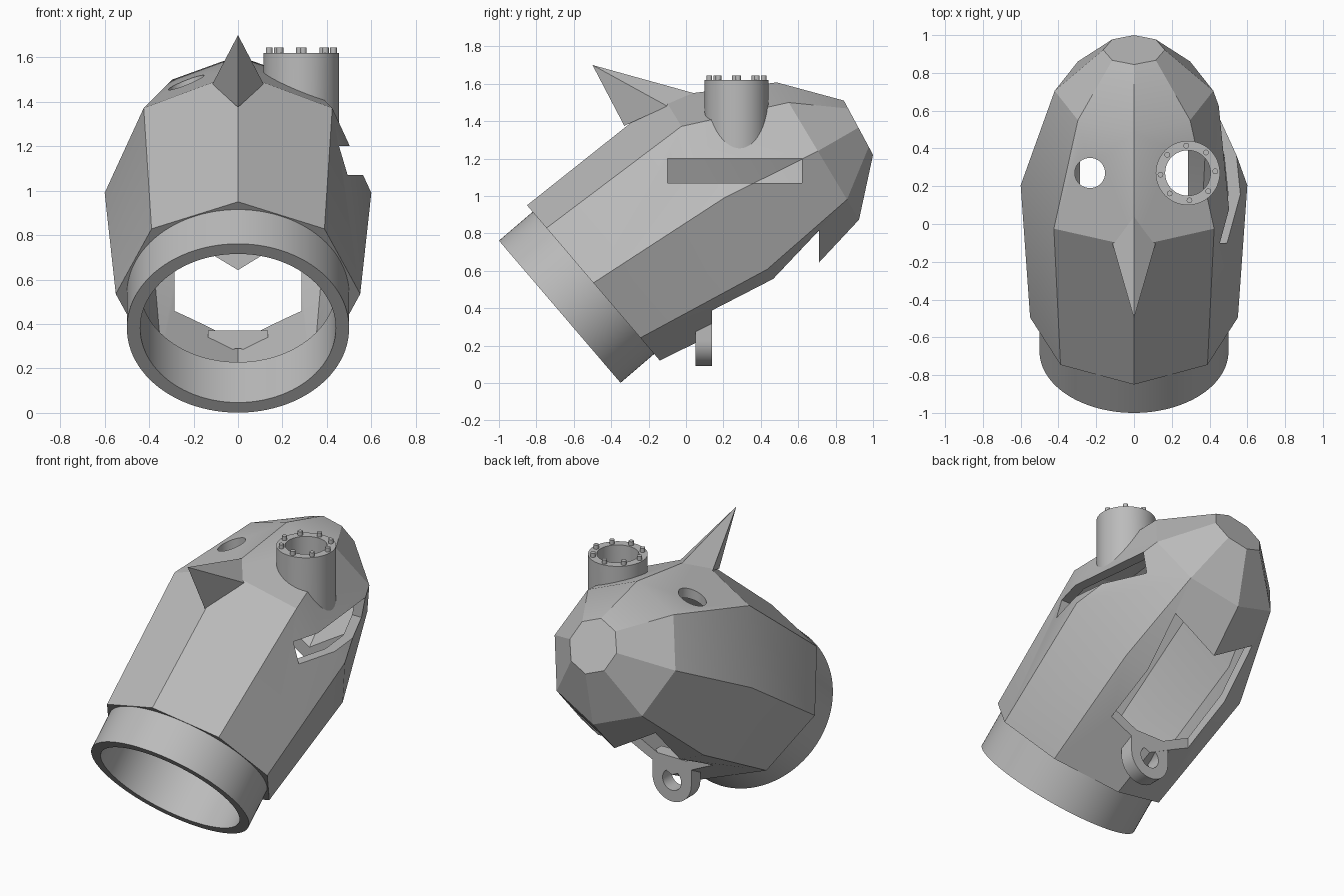
import bpy, bmesh, math
from math import sin, cos, pi
from mathutils import Vector, Matrix

cube = bpy.data.objects.get("Cube")
if cube:
    bpy.data.objects.remove(cube, do_unlink=True)

GREY = (0.5, 0.5, 0.5, 1)
grey = bpy.data.materials.new("plain grey")
grey.use_nodes = True
grey.diffuse_color = GREY
grey.node_tree.nodes["Principled BSDF"].inputs["Base Color"].default_value = GREY


def finish(name, bm):
    bmesh.ops.recalc_face_normals(bm, faces=bm.faces)
    mesh = bpy.data.meshes.new(name)
    bm.to_mesh(mesh)
    bm.free()
    mesh.materials.append(grey)
    obj = bpy.data.objects.new(name, mesh)
    bpy.context.collection.objects.link(obj)
    return obj


def loft(name, rings):
    """Closed solid skinned over rings of equal point count."""
    bm = bmesh.new()
    loops = [[bm.verts.new(p) for p in ring] for ring in rings]
    n = len(loops[0])
    for a, b in zip(loops, loops[1:]):
        for i in range(n):
            j = (i + 1) % n
            bm.faces.new((a[i], a[j], b[j], b[i]))
    bm.faces.new(loops[0])
    bm.faces.new(loops[-1])
    return finish(name, bm)


def cylinder(name, start, end, radius, sides=64):
    start, end = Vector(start), Vector(end)
    axis = end - start
    place = Matrix.Translation((start + end) / 2) @ axis.to_track_quat('Z', 'Y').to_matrix().to_4x4()
    bm = bmesh.new()
    bmesh.ops.create_cone(bm, cap_ends=True, segments=sides, radius1=radius,
                          radius2=radius, depth=axis.length, matrix=place)
    return finish(name, bm)


def box(name, low, high):
    low, high = Vector(low), Vector(high)
    bm = bmesh.new()
    bmesh.ops.create_cube(bm, size=1, matrix=Matrix.Translation((low + high) / 2)
                          @ Matrix.Diagonal((*(high - low), 1)))
    return finish(name, bm)


def carve(obj, cutters):
    """Subtract the cutters and bake the result."""
    for c in cutters:
        c.hide_render = True
        mod = obj.modifiers.new("cut", 'BOOLEAN')
        mod.operation, mod.solver, mod.object = 'DIFFERENCE', 'EXACT', c
    bpy.context.view_layer.update()
    mesh = bpy.data.meshes.new_from_object(
        obj.evaluated_get(bpy.context.evaluated_depsgraph_get()))
    obj.modifiers.clear()
    obj.data = mesh


def smooth(obj):
    bpy.ops.object.select_all(action='DESELECT')
    obj.select_set(True)
    bpy.context.view_layer.objects.active = obj
    bpy.ops.object.shade_smooth_by_angle(angle=math.radians(25))


def octagon(cy, cz, uy, uz, rx, wall=0.0, shift=0.0):
    """Tilted eight-sided ring: centre, up offset, half width."""
    up = Vector((0, uy, uz))
    axis = Vector((0, uz, -uy)).normalized()
    centre = Vector((0, cy, cz)) + axis * shift
    up *= 1 - wall / up.length
    return [centre + Vector(((rx - wall) * sin(i * pi / 4), 0, 0)) + up * cos(i * pi / 4)
            for i in range(8)]


# Faceted body, and the hollow inside it
body_rings = [(-0.495, 0.535, -0.355, 0.415, 0.55),
              (0.205, 0.99, -0.325, 0.54, 0.6),
              (0.705, 1.24, -0.22, 0.367, 0.42),
              (0.922, 1.365, -0.078, 0.145, 0.163)]
shell = loft("body_shell", [octagon(*r) for r in body_rings])
hollow = loft("hollow_cutter", [octagon(*r, wall=w, shift=s) for r, w, s in
                                zip(body_rings, (0.065, 0.065, 0.06, 0.04),
                                    (-0.06, 0, -0.02, -0.06))])

# Openings: eye hole, pipe bore, side slot, bottom slot
eye = cylinder("eye_cutter", (-0.233, 0.27, 1.2), (-0.233, 0.27, 2), 0.08)
PX, PY, PTOP = 0.285, 0.27, 1.62
bore = cylinder("bore_cutter", (PX, PY, 1.0), (PX, PY, 2), 0.12)
side_slot = box("side_slot_cutter", (0.25, -0.1, 1.07), (0.8, 0.62, 1.2))
bottom_slot = box("bottom_slot_cutter", (-0.285, 0.14, 0.1), (0.285, 0.71, 0.95))
carve(shell, [hollow, eye, bore, side_slot, bottom_slot])
smooth(shell)

# Upright pipe with a ring of bolts
pipe = cylinder("eye_pipe", (PX, PY, 1.21), (PX, PY, PTOP), 0.17)
carve(pipe, [hollow, bore])
smooth(pipe)
for i in range(8):
    a = i * pi / 4 + 0.06
    x, y = PX + 0.145 * cos(a), PY + 0.145 * sin(a)
    smooth(cylinder(f"pipe_bolt_{i + 1}", (x, y, PTOP - 0.01), (x, y, PTOP + 0.025), 0.015, 16))

# Round collar at the open end
axis = Vector((0, 0.76, 0.65)).normalized()
mouth = Vector((0, -0.675, 0.381))
collar = cylinder("neck_collar", mouth, mouth + axis * 0.28, 0.5, 96)
collar_bore = cylinder("collar_cutter", mouth - axis * 0.1, mouth + axis * 0.5, 0.44, 96)
carve(collar, [collar_bore])
smooth(collar)

# Horn on the ridge
bm = bmesh.new()
base = [bm.verts.new(p) for p in ((0, -0.33, 1.375), (0.115, -0.1, 1.48),
                                  (0, 0.04, 1.55), (-0.115, -0.1, 1.48))]
tip = bm.verts.new((0, -0.5, 1.7))
for i in range(4):
    bm.faces.new((base[i], base[(i + 1) % 4], tip))
bm.faces.new(base)
finish("horn", bm)

# Rounded lug with a hole under the body
R, LZ = 0.135, 0.225
outline = [(R * cos(pi + i * pi / 24), LZ + R * sin(pi + i * pi / 24)) for i in range(25)]
outline += [(R, 0.37), (-R, 0.37)]
lug = loft("bottom_lug", [[(x, y, z) for x, z in outline] for y in (0.05, 0.14)])
lug_hole = cylinder("lug_cutter", (0, -0.1, LZ), (0, 0.3, LZ), 0.065, 32)
carve(lug, [lug_hole])
smooth(lug)

# Remove the cutters
for c in (hollow, eye, bore, side_slot, bottom_slot, collar_bore, lug_hole):
    bpy.data.objects.remove(c, do_unlink=True)
